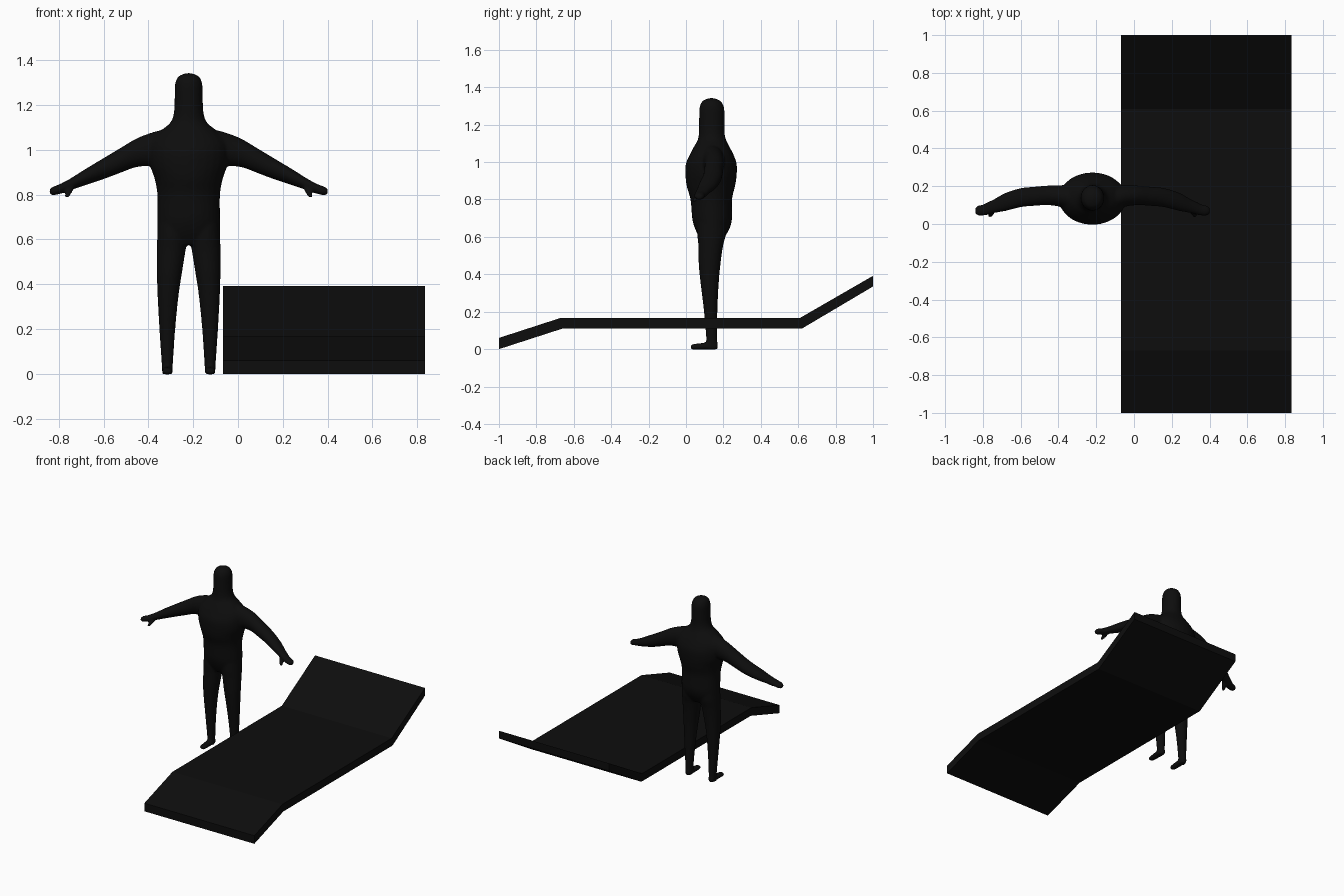
import bpy, bmesh, math
from mathutils import Vector

black = bpy.data.materials.new("near_black")
black.diffuse_color = (0.004, 0.004, 0.004, 1)
CX = -0.22  # symmetry plane of the figure


def spline(rows, steps=5):
    """Catmull-Rom interpolation of section rows."""
    out = []
    for i in range(len(rows) - 1):
        p = [rows[max(i - 1, 0)], rows[i], rows[i + 1], rows[min(i + 2, len(rows) - 1)]]
        for s in range(steps):
            t = s / steps
            out.append([0.5 * (2 * b + (c - a) * t + (2 * a - 5 * b + 4 * c - d) * t * t
                               + (3 * b - a - 3 * c + d) * t ** 3) for a, b, c, d in zip(*p)])
    return out + [list(rows[-1])]


def loft(bm, rows, axis, side=1, n=28):
    """Elliptic sections: position along axis, then min/max of the other two axes."""
    others = [a for a in range(3) if a != axis]
    rings = []
    for pos, u0, u1, v0, v1 in spline(rows):
        ring = []
        for k in range(n):
            a = 2 * math.pi * k / n
            co = Vector((0, 0, 0))
            co[axis] = pos
            co[others[0]] = (u0 + u1) / 2 + (u1 - u0) / 2 * math.cos(a)
            co[others[1]] = (v0 + v1) / 2 + (v1 - v0) / 2 * math.sin(a)
            co.x = CX + side * co.x
            ring.append(bm.verts.new(co))
        rings.append(ring)
    faces = [bm.faces.new(rings[0]), bm.faces.new(rings[-1][::-1])]
    for r, q in zip(rings, rings[1:]):
        for k in range(n):
            j = (k + 1) % n
            faces.append(bm.faces.new((r[k], q[k], q[j], r[j])))
    bmesh.ops.recalc_face_normals(bm, faces=faces)


# Sections, with x measured from the symmetry plane
torso = [(0.575, -.10, .10, .085, .19), (0.61, -.138, .138, .064, .214), (0.65, -.14, .14, .046, .235),
         (0.70, -.14, .14, .033, .246), (0.80, -.14, .14, .024, .246), (0.87, -.152, .152, .004, .262),
         (0.93, -.172, .172, -.003, .271), (0.99, -.178, .178, -.001, .271), (1.04, -.168, .168, .02, .254),
         (1.085, -.125, .125, .044, .231), (1.12, -.083, .083, .063, .214), (1.16, -.067, .067, .069, .206),
         (1.22, -.063, .063, .07, .206), (1.28, -.062, .062, .071, .205), (1.31, -.056, .056, .078, .197),
         (1.33, -.042, .042, .093, .18), (1.342, -.012, .012, .125, .148)]
leg = [(0.0, .073, .118, .105, .167), (0.05, .070, .121, .108, .167), (0.20, .060, .131, .096, .168),
       (0.35, .045, .139, .078, .175), (0.45, .030, .142, .068, .184), (0.55, .014, .142, .066, .198),
       (0.62, .002, .14, .06, .215), (0.70, 0, .135, .06, .22)]
foot = [(0.024, .082, .108, .003, .018), (0.035, .074, .117, -.002, .026), (0.07, .072, .119, -.003, .031),
        (0.11, .071, .12, -.003, .036), (0.15, .072, .118, -.003, .04), (0.168, .08, .11, 0, .04)]
arm = [(0.05, .07, .20, .93, 1.09), (0.12, .075, .205, .93, 1.088), (0.18, .093, .205, .928, 1.072),
       (0.24, .10, .203, .921, 1.047), (0.31, .096, .197, .895, 1.005), (0.38, .089, .19, .869, .963),
       (0.46, .069, .165, .842, .915), (0.52, .058, .132, .822, .877), (0.55, .05, .118, .81, .86),
       (0.58, .044, .103, .802, .845), (0.605, .044, .098, .797, .836), (0.62, .055, .085, .802, .827)]
thumb = [(0.785, .538, .552, .036, .05), (0.795, .53, .554, .034, .058),
         (0.81, .52, .55, .042, .075), (0.83, .51, .55, .055, .09)]

# Figure: overlapping lofts fused into one smooth skin
bm = bmesh.new()
loft(bm, torso, 2)
for side in (1, -1):
    loft(bm, leg, 2, side)
    loft(bm, foot, 1, side)
    loft(bm, arm, 0, side)
    loft(bm, thumb, 2, side)
mesh = bpy.data.meshes.new("figure")
bm.to_mesh(mesh)
bm.free()
figure = bpy.data.objects.new("figure", mesh)
bpy.context.collection.objects.link(figure)
mesh.materials.append(black)
fuse = figure.modifiers.new("fuse", 'REMESH')
fuse.mode = 'VOXEL'
fuse.voxel_size = 0.007
fuse.use_smooth_shade = True
soften = figure.modifiers.new("soften", 'SMOOTH')
soften.factor = 0.5
soften.iterations = 6

# Walkway: bent slab profile extruded across x
profile = [(-1, 0), (-.66, .11), (.62, .11), (1, .335), (1, .392), (.61, .167), (-.67, .167), (-1, .06)]
bm = bmesh.new()
left = [bm.verts.new((-.068, y, z)) for y, z in profile]
right = [bm.verts.new((.834, y, z)) for y, z in profile]
for i in range(8):
    j = (i + 1) % 8
    bm.faces.new((left[i], left[j], right[j], right[i]))
for a, b, c, d in ((0, 1, 6, 7), (1, 2, 5, 6), (2, 3, 4, 5)):
    for s in (left, right):
        bm.faces.new((s[a], s[b], s[c], s[d]))
bmesh.ops.recalc_face_normals(bm, faces=bm.faces[:])
mesh = bpy.data.meshes.new("walkway")
bm.to_mesh(mesh)
bm.free()
mesh.materials.append(black)
bpy.context.collection.objects.link(bpy.data.objects.new("walkway", mesh))
